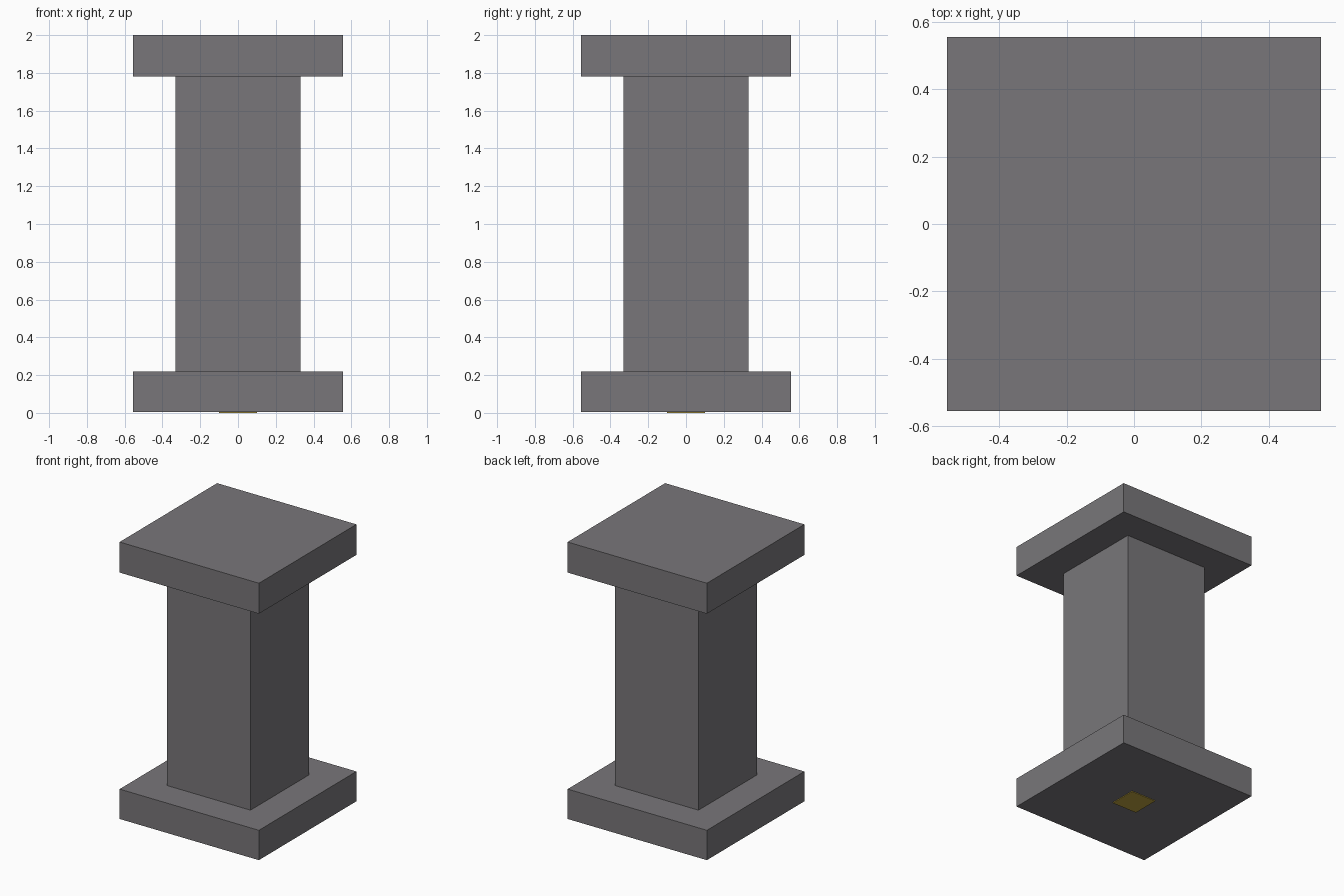
import bpy

# Remove the default cube
old = bpy.data.objects.get("Cube")
if old:
    bpy.data.objects.remove(old, do_unlink=True)


def make_material(name, rgb):
    mat = bpy.data.materials.new(name)
    mat.use_nodes = True
    colour = (*rgb, 1.0)
    mat.diffuse_color = colour
    mat.node_tree.nodes["Principled BSDF"].inputs["Base Color"].default_value = colour
    return mat


def make_block(name, width, bottom, top, mat):
    """Square block centred on the vertical axis, between two heights."""
    bpy.ops.mesh.primitive_cube_add(size=1, location=(0, 0, (bottom + top) / 2))
    block = bpy.context.object
    block.name = name
    block.scale = (width, width, top - bottom)
    bpy.ops.object.transform_apply(location=False, rotation=False, scale=True)
    block.data.materials.append(mat)
    return block


stone = make_material("grey stone", (0.19, 0.183, 0.193))
gold = make_material("dark gold", (0.52, 0.37, 0.05))

# Pedestal: matching base and cap slabs around a square shaft
make_block("base_slab", 1.11, 0.005, 0.22, stone)
make_block("shaft", 0.664, 0.22, 1.78, stone)
make_block("cap_slab", 1.11, 1.78, 2.0, stone)

# Thin plate under the base
make_block("bottom_plate", 0.2, 0.0, 0.008, gold)
